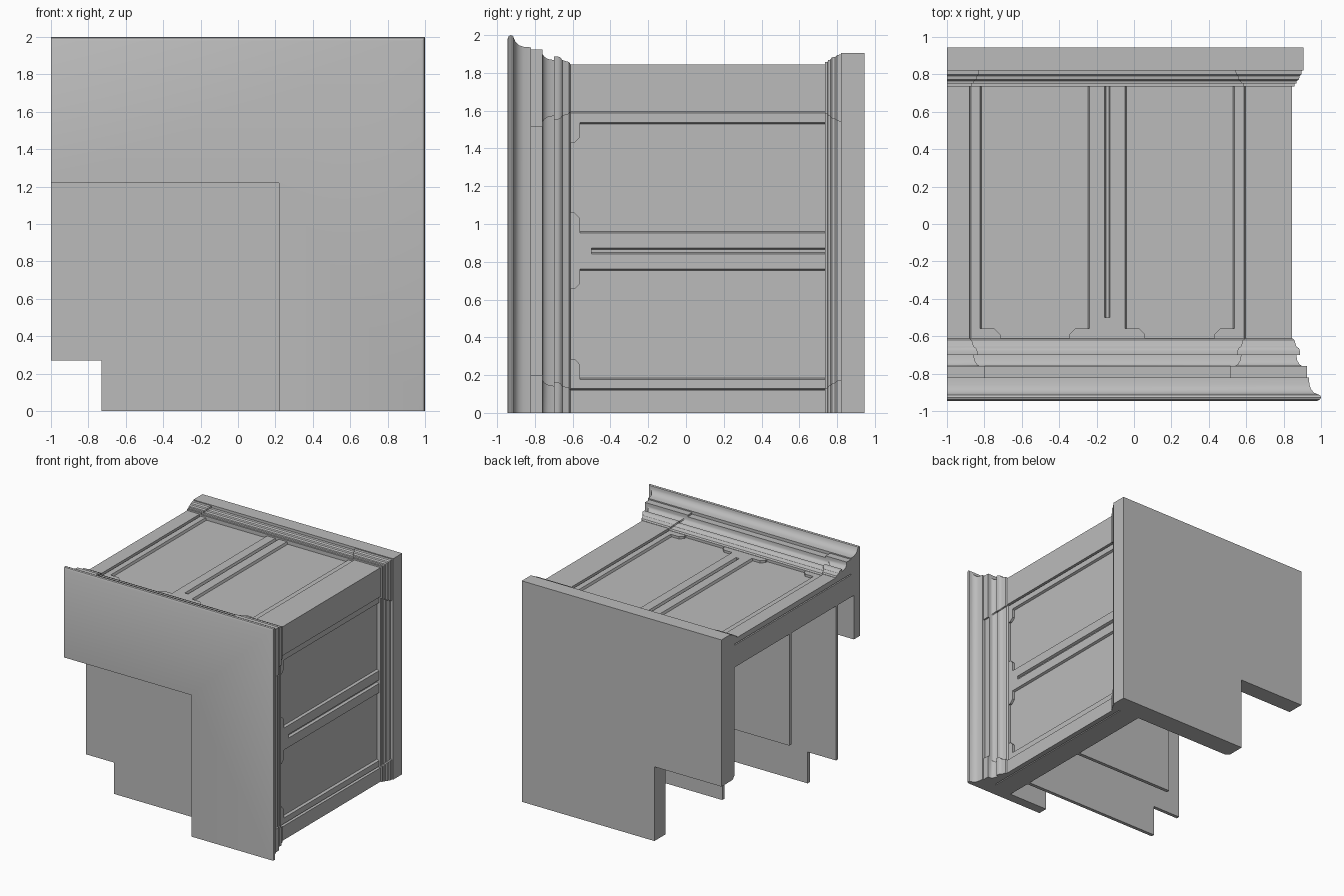
import bpy, bmesh

if "Cube" in bpy.data.objects:
    bpy.data.objects.remove(bpy.data.objects["Cube"])

stone = bpy.data.materials.new("grey_stone")
stone.use_nodes = True
GREY = (0.5, 0.5, 0.5, 1)
stone.diffuse_color = GREY
stone.node_tree.nodes["Principled BSDF"].inputs["Base Color"].default_value = GREY

WALL = 1.845             # height of the plain wall face
FLOOR = 1.81             # height of the sunk panels
FRAME = 1.83             # height of the frame around the panels
BAY = (-0.88, 0.595)     # ends of the recessed bay


def swap(x, z):
    """Mirror across the mitre line, from the top arm to the side arm."""
    return z - 1, x + 1


def finish(name, bm, smooth=False):
    bmesh.ops.recalc_face_normals(bm, faces=bm.faces)
    mesh = bpy.data.meshes.new(name)
    bm.to_mesh(mesh)
    bm.free()
    mesh.materials.append(stone)
    obj = bpy.data.objects.new(name, mesh)
    bpy.context.collection.objects.link(obj)
    if smooth:
        bpy.ops.object.select_all(action="DESELECT")
        obj.select_set(True)
        bpy.context.view_layer.objects.active = obj
        bpy.ops.object.shade_smooth_by_angle(angle=0.6)


def route(s, jog):
    """Mitred path at height s, stepping back by jog along the bay."""
    pts = [(-1, s)]
    if jog:
        a, b = BAY[0] + s - WALL, BAY[1] - s + WALL
        pts += [(a, s), (a, s - jog), (b, s - jog), (b, s)]
    return pts + [(s - 1, s)] + [swap(*p) for p in reversed(pts)]


def sweep(name, profile, jog=0, smooth=False):
    """Sweep a closed (y, height) profile round the corner."""
    bm = bmesh.new()
    lines = [[bm.verts.new((x, y, z)) for x, z in route(s, jog)] for y, s in profile]
    for a, b in zip(lines, lines[1:] + lines[:1]):
        for i in range(len(a) - 1):
            bm.faces.new((a[i], a[i + 1], b[i + 1], b[i]))
    for end in (0, -1):
        bm.faces.new([line[end] for line in lines])
    finish(name, bm, smooth)


def slab(name, y0, y1, low, high):
    sweep(name, [(y0, low), (y0, high), (y1, high), (y1, low)])


def raised(name, outline, slope=0.0):
    """Low raised plate on both arms; slope narrows its top across the bay."""
    mid = sum(p[0] for p in outline) / len(outline)
    for arm in ("top", "side"):
        bm = bmesh.new()
        rings = []
        for h, inset in ((FLOOR - 0.01, 0), (FLOOR, 0), (FRAME, slope)):
            ring = []
            for u, y in outline:
                u += inset if u < mid else -inset
                x, z = (u, h) if arm == "top" else swap(u, h)
                ring.append(bm.verts.new((x, y, z)))
            rings.append(ring)
        n = len(outline)
        for a, b in zip(rings, rings[1:]):
            for i in range(n):
                j = (i + 1) % n
                bm.faces.new((a[i], a[j], b[j], b[i]))
        bm.faces.new(rings[0])
        bm.faces.new(rings[-1])
        finish(arm + "_" + name, bm)


# Front crown moulding with its flat face
sweep("front_crown", [
    (-0.945, 1.22), (-0.945, 1.98), (-0.938, 1.995), (-0.927, 2.0), (-0.915, 1.995),
    (-0.91, 1.98), (-0.902, 1.963), (-0.885, 1.947), (-0.86, 1.938), (-0.82, 1.935),
    (-0.82, 1.6), (-0.86, 1.6), (-0.86, 1.22)], smooth=True)

# Lower front mouldings, stepping back along the bay
sweep("front_moulding", [
    (-0.82, 1.8), (-0.82, 1.925), (-0.76, 1.925), (-0.76, 1.9), (-0.75, 1.885),
    (-0.73, 1.873), (-0.7, 1.868), (-0.7, 1.887), (-0.678, 1.887), (-0.665, 1.882),
    (-0.655, 1.868), (-0.64, 1.863), (-0.62, 1.858), (-0.612, 1.847), (-0.612, 1.8)],
    jog=WALL - FRAME, smooth=True)

# Wall faces with the sunk bay
sweep("wall", [(-0.612, 1.8), (-0.612, WALL), (0.735, WALL), (0.735, 1.8)],
      jog=WALL - FLOOR)

# Back mouldings and back block
sweep("back_moulding", [
    (0.735, 1.8), (0.735, 1.858), (0.75, 1.858), (0.752, 1.868), (0.765, 1.87),
    (0.772, 1.882), (0.79, 1.885), (0.8, 1.895), (0.82, 1.897), (0.82, 1.8)],
    jog=WALL - FRAME)
sweep("back_block", [
    (0.945, 0.64), (0.945, 1.905), (0.82, 1.905), (0.82, 1.8), (0.77, 1.8),
    (0.77, 0.665), (0.795, 0.64)])

# Hidden core and inner plates
slab("core", -0.82, 0.77, 1.6, 1.79)
slab("front_plate", -0.645, -0.615, 0.27, 1.6)
slab("middle_plate", -0.01, 0.02, 0.64, 1.6)

# Frame bars between the panels
FRONT, BACK = -0.612, 0.735
bars = {"outer_bar": (-0.88, -0.815), "left_bar": (-0.245, -0.15),
        "right_bar": (-0.135, -0.04), "inner_bar": (0.53, 0.595)}
for name, (a, b) in bars.items():
    raised(name, [(a, FRONT), (b, FRONT), (b, BACK), (a, BACK)], 0.008)

# Closed front end of the groove between the middle bars
raised("groove_end", [(-0.16, FRONT), (-0.125, FRONT), (-0.125, -0.5), (-0.16, -0.5)])

# Notched front corners of both panels
for panel, left, right in (("outer", -0.825, -0.235), ("inner", -0.05, 0.54)):
    for side, u, d in (("left", left, 1), ("right", right, -1)):
        raised(panel + "_panel_" + side + "_corner", [
            (u, FRONT), (u + d * 0.11, FRONT), (u + d * 0.11, -0.59),
            (u + d * 0.08, -0.56), (u, -0.56)])
